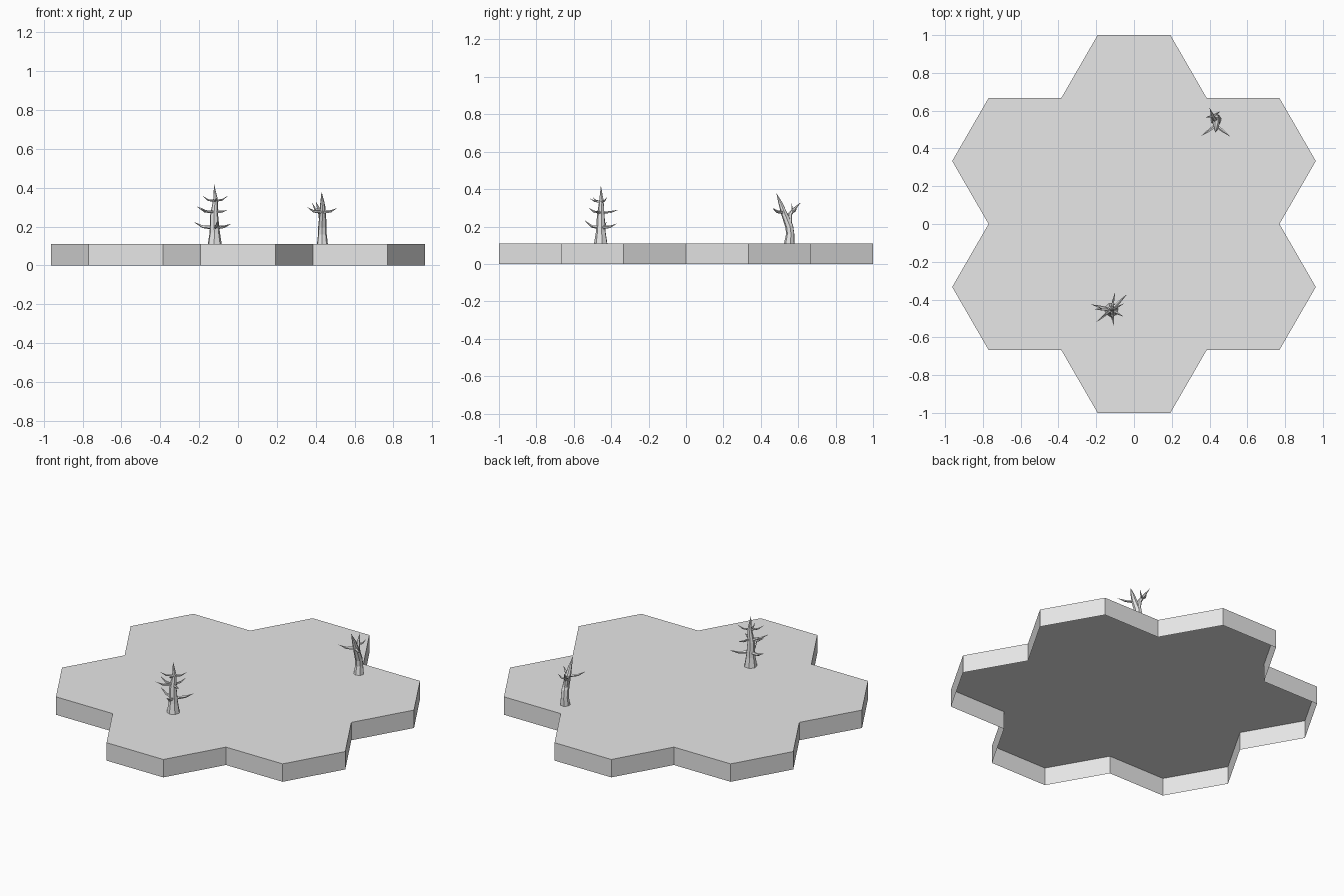
import bpy, bmesh, math
from mathutils import Vector

cube = bpy.data.objects.get("Cube")
if cube:
    bpy.data.objects.remove(cube, do_unlink=True)

GREY = (0.8, 0.8, 0.8, 1)
grey = bpy.data.materials.new("plain_grey")
grey.use_nodes = True
grey.diffuse_color = GREY
grey.node_tree.nodes["Principled BSDF"].inputs["Base Color"].default_value = GREY

SIDE = 0.385      # hexagon edge length
TOP = 0.11        # ground height


def finish(name, bm, recalc=True):
    if recalc:
        bmesh.ops.recalc_face_normals(bm, faces=bm.faces)
    mesh = bpy.data.meshes.new(name)
    bm.to_mesh(mesh)
    bm.free()
    mesh.materials.append(grey)
    obj = bpy.data.objects.new(name, mesh)
    bpy.context.collection.objects.link(obj)
    return obj


def polar(radius, degrees):
    a = math.radians(degrees)
    return Vector((radius * math.cos(a), radius * math.sin(a), 0))


def add_limb(bm, points, radii, sides):
    """Tapered tube through the points, closed to a point at its last one."""
    pts = [Vector(p) for p in points]
    rings = []
    for i, r in enumerate(radii):
        axis = (pts[i + 1] - pts[max(i - 1, 0)]).normalized()
        # keep the foot of a trunk level with the ground
        if i == 0 and axis.z > 0.8:
            axis = Vector((0, 0, 1))
        u = axis.cross(Vector((0.3, 1, 0.1))).normalized()
        v = axis.cross(u)
        rings.append([bm.verts.new(pts[i] + r * (math.cos(t) * u + math.sin(t) * v))
                      for t in (math.tau * k / sides for k in range(sides))])
    for low, high in zip(rings, rings[1:]):
        for k in range(sides):
            n = (k + 1) % sides
            bm.faces.new((low[k], low[n], high[n], high[k]))
    tip = bm.verts.new(pts[-1])
    for k in range(sides):
        bm.faces.new((rings[-1][k], rings[-1][(k + 1) % sides], tip))


def add_branch(bm, root, end, radius=0.01):
    """Thin branch that runs outward, sags, then turns up at the tip."""
    root, end = Vector(root), Vector(end)
    elbow = root.lerp(end, 0.55)
    elbow.z = root.z + 0.15 * (end.z - root.z)
    add_limb(bm, [root, elbow, end], [radius, radius * 0.65], 5)


# Ground: outline of seven joined hexagons, open underneath
outline = []
for k in range(6):
    a = 30 + 60 * k
    centre = polar(SIDE * math.sqrt(3), a)
    outline += [polar(2 * SIDE, a - 30),
                centre + polar(SIDE, a - 30), centre + polar(SIDE, a + 30)]
bm = bmesh.new()
lower = [bm.verts.new(p) for p in outline]
upper = [bm.verts.new(p + Vector((0, 0, TOP))) for p in outline]
bm.faces.new(upper)
for i in range(len(outline)):
    j = (i + 1) % len(outline)
    bm.faces.new((lower[i], lower[j], upper[j], upper[i]))
finish("hexagon_ground", bm, recalc=False)

# Straight dead tree with three tiers of branches
bm = bmesh.new()
x, y = -0.12, -0.455
add_limb(bm, [(x, y, TOP), (x, y, 0.17), (x - 0.003, y, 0.26),
              (x + 0.004, y + 0.003, 0.34), (x - 0.003, y, 0.42)],
         [0.037, 0.027, 0.021, 0.012], 7)
tiers = [
    (0.195, 0.011, [(-0.23, -0.425, 0.225), (-0.035, -0.37, 0.215), (-0.105, -0.545, 0.235)]),
    (0.275, 0.009, [(-0.2, -0.52, 0.3), (-0.1, -0.36, 0.29), (-0.055, -0.49, 0.285),
                    (-0.215, -0.45, 0.305)]),
    (0.333, 0.007, [(-0.18, -0.5, 0.357), (-0.05, -0.42, 0.36), (-0.11, -0.515, 0.35)]),
]
for height, radius, ends in tiers:
    for end in ends:
        add_branch(bm, (x, y, height), end, radius)
finish("straight_dead_tree", bm)

# Forked dead tree: leaning trunk, back limb and side branches
bm = bmesh.new()
x, y = 0.434, 0.553
fork = (x, y, 0.2)
add_limb(bm, [(x, y, TOP), (x, y + 0.005, 0.16), fork, (x + 0.002, 0.525, 0.27),
              (x, 0.505, 0.325), (x - 0.004, 0.483, 0.38)],
         [0.029, 0.023, 0.022, 0.017, 0.011], 7)
add_limb(bm, [fork, (0.425, 0.555, 0.265), (0.415, 0.575, 0.29), (0.4, 0.615, 0.33)],
         [0.015, 0.012, 0.009], 6)
add_branch(bm, (0.417, 0.57, 0.285), (0.38, 0.565, 0.325), 0.008)
add_branch(bm, (0.417, 0.57, 0.28), (0.455, 0.595, 0.31), 0.008)
for end in [(0.355, 0.465, 0.3), (0.51, 0.462, 0.295)]:
    add_branch(bm, (x, 0.522, 0.275), end, 0.01)
finish("forked_dead_tree", bm)
